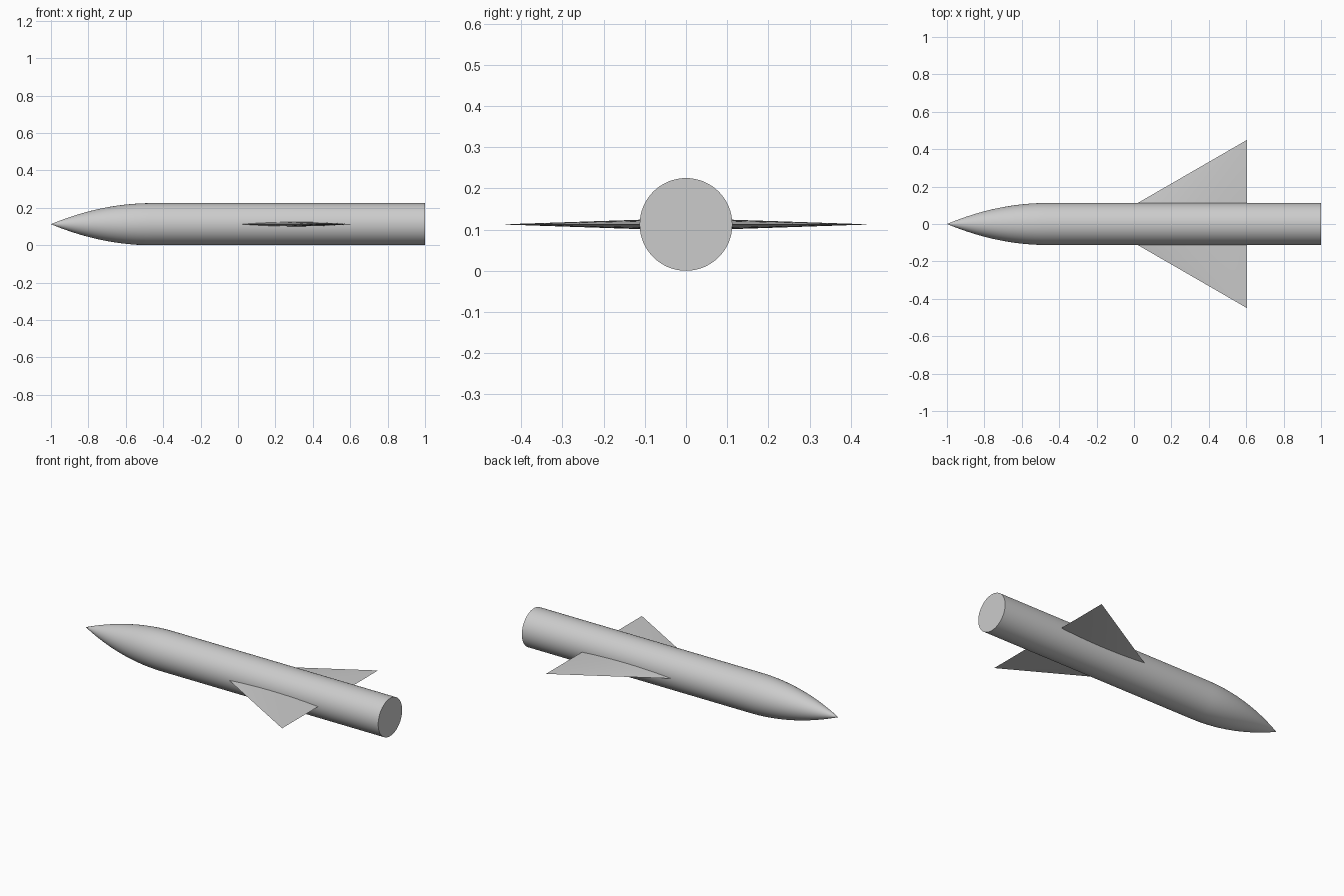
import bpy, bmesh, math

if "Cube" in bpy.data.objects:
    bpy.data.objects.remove(bpy.data.objects["Cube"])

R = 0.1125        # body radius, also height of the axis
NOSE_END = -0.46  # where the pointed nose meets the tube

grey = bpy.data.materials.new("light grey")
grey.diffuse_color = (0.6, 0.6, 0.6, 1)
grey.use_nodes = True
grey.node_tree.nodes["Principled BSDF"].inputs["Base Color"].default_value = grey.diffuse_color


def add_object(name, bm, angle):
    bmesh.ops.recalc_face_normals(bm, faces=bm.faces)
    mesh = bpy.data.meshes.new(name)
    bm.to_mesh(mesh)
    bm.free()
    mesh.materials.append(grey)
    obj = bpy.data.objects.new(name, mesh)
    bpy.context.collection.objects.link(obj)
    bpy.ops.object.select_all(action='DESELECT')
    obj.select_set(True)
    bpy.context.view_layer.objects.active = obj
    bpy.ops.object.shade_smooth_by_angle(angle=math.radians(angle))
    return obj


# Fuselage: tangent ogive nose and straight tube, lathed round the x axis
SIDES, STEPS = 64, 20
length = NOSE_END + 1
profile = []
for i in range(1, STEPS + 1):
    t = i / STEPS
    profile.append((-1 + length * t, R * (1 - (1 - t) ** 2)))
profile.append((1, R))

bm = bmesh.new()
tip = bm.verts.new((-1, 0, R))
rings = []
for x, r in profile:
    rings.append([bm.verts.new((x, r * math.cos(2 * math.pi * k / SIDES),
                                R + r * math.sin(2 * math.pi * k / SIDES)))
                  for k in range(SIDES)])
for k in range(SIDES):
    n = (k + 1) % SIDES
    bm.faces.new((tip, rings[0][k], rings[0][n]))
    for a, b in zip(rings, rings[1:]):
        bm.faces.new((a[k], b[k], b[n], a[n]))
bm.faces.new(rings[-1])
add_object("fuselage", bm, 35)

# Delta wings: thin lens section tapering to a point at the tip
TRAIL, TIP_Y, ROOT_Y = 0.605, 0.45, 0.10
chord = (TIP_Y - ROOT_Y) * math.sqrt(3)
half_thick = 0.0195 * chord
N = 16


def wing(name, side):
    bm = bmesh.new()
    upper = [(i / N, 1) for i in range(N + 1)]
    lower = [(i / N, -1) for i in range(N - 1, 0, -1)]
    root = [bm.verts.new((TRAIL - chord * (1 - u), side * ROOT_Y,
                          R + s * half_thick * 4 * u * (1 - u)))
            for u, s in upper + lower]
    end = bm.verts.new((TRAIL, side * TIP_Y, R))
    for a, b in zip(root, root[1:] + root[:1]):
        bm.faces.new((a, b, end))
    bm.faces.new(root)
    add_object(name, bm, 12)


wing("left_wing", 1)
wing("right_wing", -1)
